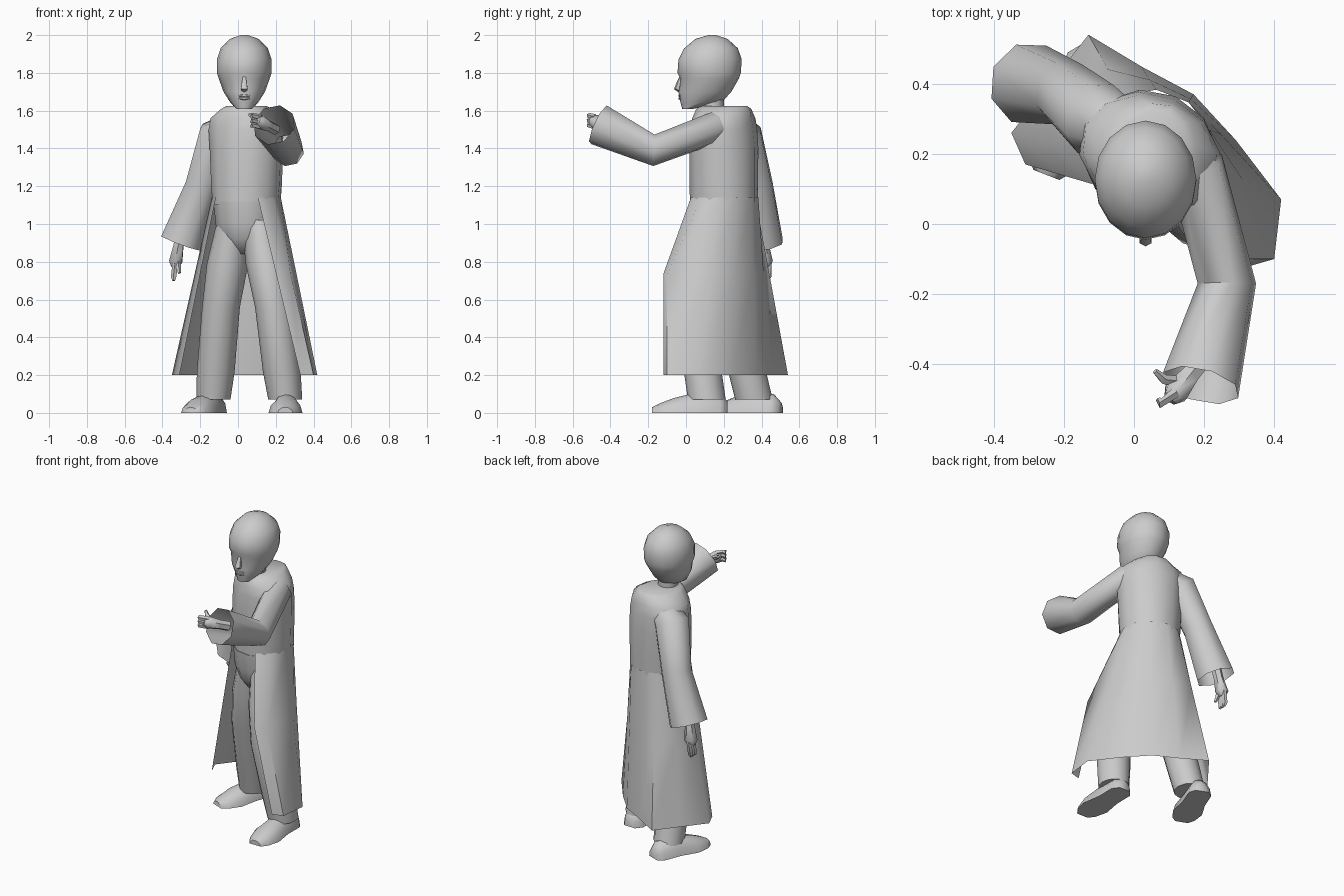
import bpy, bmesh, math
from mathutils import Vector, Matrix

if "Cube" in bpy.data.objects:
    bpy.data.objects.remove(bpy.data.objects["Cube"])

grey = bpy.data.materials.new("plain grey")
grey.use_nodes = True
grey.diffuse_color = (0.6, 0.6, 0.6, 1)
grey.node_tree.nodes["Principled BSDF"].inputs["Base Color"].default_value = grey.diffuse_color


def loft(name, rings, closed=True, start_cap=True, end_cap=True):
    """Skin a list of equal-length point rows into one smooth-shaded object."""
    bm = bmesh.new()
    rows = [[bm.verts.new(point) for point in ring] for ring in rings]
    count = len(rows[0])
    for lower, upper in zip(rows, rows[1:]):
        for i in range(count if closed else count - 1):
            j = (i + 1) % count
            bm.faces.new((lower[i], lower[j], upper[j], upper[i]))
    if start_cap:
        bm.faces.new(rows[0][::-1])
    if end_cap:
        bm.faces.new(rows[-1])
    if closed:
        bmesh.ops.recalc_face_normals(bm, faces=bm.faces)
    mesh = bpy.data.meshes.new(name)
    bm.to_mesh(mesh)
    bm.free()
    mesh.materials.append(grey)
    part = bpy.data.objects.new(name, mesh)
    bpy.context.collection.objects.link(part)
    bpy.ops.object.select_all(action='DESELECT')
    part.select_set(True)
    bpy.context.view_layer.objects.active = part
    bpy.ops.object.shade_smooth_by_angle(angle=math.radians(55))


def oval(x, y, z, width, depth, turn=0, sides=12):
    """Level oval ring given by half width and half depth, turned about z."""
    rotation = Matrix.Rotation(turn, 3, 'Z')
    centre = Vector((x, y, z))
    angles = [math.tau * i / sides for i in range(sides)]
    return [centre + rotation @ Vector((width * math.cos(a), depth * math.sin(a), 0))
            for a in angles]


def tube(name, points, radii, sides=8, end_cap=True):
    """Round limb through the points, carrying its section along the bends."""
    points = [Vector(point) for point in points]
    side = Vector((0, 0, 1))
    rings = []
    for i, (point, radius) in enumerate(zip(points, radii)):
        before, after = points[max(i - 1, 0)], points[min(i + 1, len(points) - 1)]
        along = ((point - before).normalized() + (after - point).normalized()).normalized()
        side = (side - along * side.dot(along)).normalized()
        up = along.cross(side)
        angles = [math.tau * k / sides for k in range(sides)]
        rings.append([point + radius * (side * math.cos(a) + up * math.sin(a)) for a in angles])
    loft(name, rings, end_cap=end_cap)


# Torso of the coat, turned so the left shoulder leads, with a flat yoke on top
TURN = math.radians(-24)
loft("coat_torso", [oval(0.045, 0.2, z, width, depth, TURN) for z, width, depth in (
    (1.1, 0.18, 0.18), (1.2, 0.19, 0.18), (1.4, 0.2, 0.18), (1.5, 0.21, 0.17),
    (1.56, 0.2, 0.16), (1.61, 0.13, 0.15), (1.625, 0.1, 0.13))])

# Coat skirt: a round waist, open in front, flaring to an uneven hem
hem = [(-0.31, 0.17), (-0.35, 0.26), (-0.24, 0.4), (-0.13, 0.54), (0.02, 0.45),
       (0.17, 0.37), (0.29, 0.24), (0.42, 0.07), (0.4, -0.1), (0.33, -0.12)]
waist_row, knee_row, hem_row = [], [], []
for i, (x, y) in enumerate(hem):
    angle = math.radians(208 - 31 * i)
    waist = Vector((0.045 + 0.184 * math.cos(angle), 0.2 + 0.184 * math.sin(angle), 1.14))
    bottom = Vector((x, y, 0.2))
    knee = waist.lerp(bottom, 0.43)
    knee.y = min(knee.y, y) if y < 0 else knee.y  # the leading leg fills the front
    waist_row.append(waist)
    knee_row.append(knee)
    hem_row.append(bottom)
loft("coat_skirt", [waist_row, knee_row, hem_row], closed=False, start_cap=False, end_cap=False)

# Trousers
loft("hips", [oval(0.045, 0.19, z, size, size, TURN) for z, size in (
    (0.84, 0.08), (0.92, 0.14), (1, 0.165), (1.12, 0.175))])


def trouser(name, ankle, knee, hip):
    ankle, knee, hip = Vector(ankle), Vector(knee), Vector(hip)
    thigh = knee.lerp(hip, 0.5)
    loft(name, [oval(*centre, width, depth) for centre, width, depth in (
        (ankle, 0.09, 0.1), (ankle.lerp(knee, 0.3), 0.1, 0.1), (knee, 0.1, 0.11),
        (thigh, 0.11, 0.13), (hip, 0.09, 0.12))])


trouser("left_trouser", (0.25, 0.11, 0.07), (0.19, 0.04, 0.56), (0.11, 0.15, 1.02))
trouser("right_trouser", (-0.13, 0.36, 0.07), (-0.09, 0.24, 0.56), (-0.02, 0.2, 1.02))


# Shoes: arched sections swept from heel to toe
def shoe(name, heel, toe):
    heel, toe = Vector((*heel, 0)), Vector((*toe, 0))
    up = Vector((0, 0, 1))
    across = (toe - heel).normalized().cross(up)
    arch = [math.pi * k / 6 for k in range(7)]
    loft(name, [[heel.lerp(toe, along) + across * width * math.cos(a) + up * height * math.sin(a)
                 for a in arch]
                for along, width, height in (
                    (0, 0.04, 0.06), (0.1, 0.07, 0.1), (0.4, 0.07, 0.11),
                    (0.7, 0.09, 0.08), (0.9, 0.07, 0.05), (1, 0.04, 0.03))])


shoe("left_shoe", (0.255, 0.22), (0.25, -0.18))
shoe("right_shoe", (-0.11, 0.5), (-0.25, 0.14))

# Sleeves with wide open cuffs
tube("right_sleeve", [(-0.02, 0.26, 1.52), (-0.11, 0.3, 1.46), (-0.19, 0.37, 1.2), (-0.3, 0.4, 0.9)],
     (0.08, 0.11, 0.095, 0.12), end_cap=False)
tube("left_sleeve", [(0.1, 0.22, 1.53), (0.18, 0.15, 1.51), (0.265, -0.17, 1.39), (0.19, -0.46, 1.525)],
     (0.06, 0.085, 0.085, 0.115), end_cap=False)


# Hands: a palm, three curled fingers and a thumb
def hand(side, wrist, knuckle, tip, thumb_tip, spread):
    wrist, knuckle, tip = Vector(wrist), Vector(knuckle), Vector(tip)
    thumb_tip, spread = Vector(thumb_tip), Vector(spread)
    bend = (knuckle - wrist).normalized() * 0.03
    tube(side + "_palm", [wrist, wrist.lerp(knuckle, 0.5), knuckle, knuckle + bend],
         (0.03, 0.03, 0.04, 0.02), sides=6)
    finger_radii = (0.016, 0.015, 0.008)
    for finger, shift in (("first", -1), ("middle", 0), ("last", 1)):
        offset = spread * shift
        joint = knuckle.lerp(tip, 0.5) + bend
        tube(f"{side}_{finger}_finger", [knuckle + offset, joint + offset, tip + offset],
             finger_radii, sides=5)
    base = wrist.lerp(knuckle, 0.7)
    tube(side + "_thumb", [base, base.lerp(thumb_tip, 0.6) + bend / 2, thumb_tip],
         finger_radii, sides=5)


hand("right", (-0.3, 0.4, 0.97), (-0.33, 0.42, 0.8), (-0.34, 0.41, 0.7), (-0.31, 0.38, 0.74),
     (0, 0.02, 0))
hand("left", (0.2, -0.38, 1.5), (0.12, -0.48, 1.54), (0.07, -0.5, 1.54), (0.06, -0.42, 1.58),
     (0, 0, 0.025))

# Neck and head: level sections by height, front, back and half width
MIDDLE = 0.033
loft("neck", [oval(MIDDLE, 0.14, z, 0.06, 0.06) for z in (1.56, 1.72)])
loft("head", [oval(MIDDLE, (front + back) / 2, z, width, (back - front) / 2, sides=16)
              for z, front, back, width in (
                  (1.61, -0.02, 0.04, 0.04), (1.645, -0.03, 0.19, 0.075), (1.7, -0.04, 0.24, 0.11),
                  (1.77, -0.03, 0.28, 0.135), (1.8, -0.045, 0.29, 0.145),
                  (1.87, -0.04, 0.295, 0.145), (1.93, -0.01, 0.275, 0.125),
                  (1.98, 0.05, 0.22, 0.075), (2, 0.12, 0.16, 0.02))])

# Nose and lips
tube("nose", [(MIDDLE, -0.02, 1.8), (MIDDLE, -0.035, 1.75), (MIDDLE, -0.045, 1.72), (MIDDLE, -0.03, 1.71)],
     (0.005, 0.014, 0.02, 0.015), sides=6)
for name, z in (("upper_lip", 1.68), ("lower_lip", 1.665)):
    tube(name, [(MIDDLE + x, -0.03, z) for x in (-0.03, 0, 0.03)], (0.003, 0.01, 0.003), sides=6)
